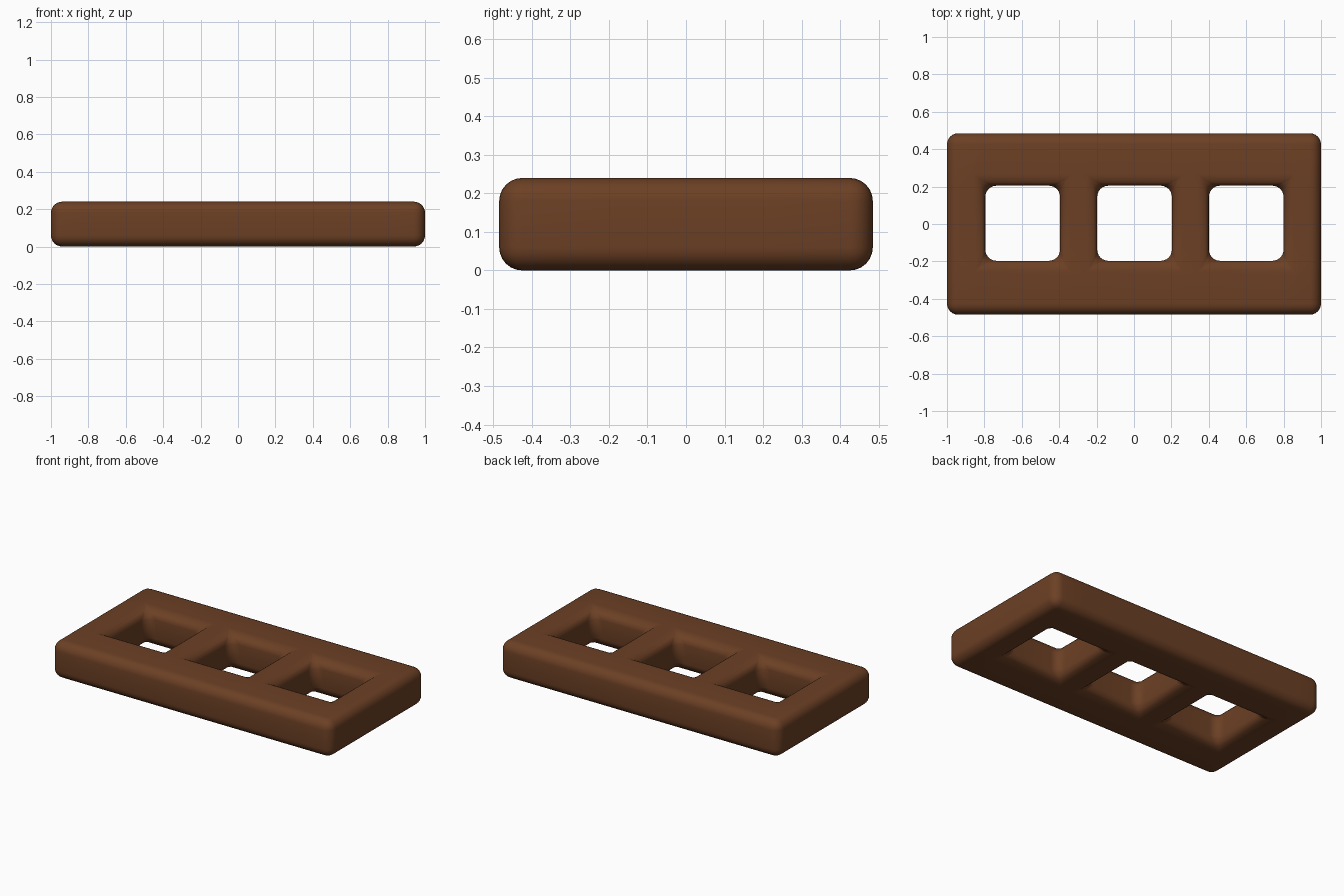
import bpy, bmesh, math

if "Cube" in bpy.data.objects:
    bpy.data.objects.remove(bpy.data.objects["Cube"])

# Brown material
brown = bpy.data.materials.new("chocolate_brown")
brown.diffuse_color = (0.15, 0.051, 0.018, 1)
brown.use_nodes = True
brown.node_tree.nodes["Principled BSDF"].inputs["Base Color"].default_value = brown.diffuse_color

# Slab laid out as a grid of cells, leaving three square openings
xs = [-1, -0.795, -0.395, -0.197, 0.203, 0.4, 0.8, 1]
ys = [-0.485, -0.197, 0.205, 0.485]
height = 0.24

bm = bmesh.new()
grid = [[bm.verts.new((x, y, 0)) for y in ys] for x in xs]
for i in range(len(xs) - 1):
    for j in range(len(ys) - 1):
        if j == 1 and i in (1, 3, 5):
            continue
        bm.faces.new((grid[i][j], grid[i + 1][j], grid[i + 1][j + 1], grid[i][j + 1]))
base = bm.faces[:]
top = bmesh.ops.extrude_face_region(bm, geom=base, use_keep_orig=True)["geom"]
for v in top:
    if isinstance(v, bmesh.types.BMVert):
        v.co.z = height
bmesh.ops.recalc_face_normals(bm, faces=bm.faces[:])

mesh = bpy.data.meshes.new("slab_with_openings")
bm.to_mesh(mesh)
bm.free()
slab = bpy.data.objects.new("slab_with_openings", mesh)
bpy.context.collection.objects.link(slab)
mesh.materials.append(brown)

# Soft rounded rims, outside and around the openings
bevel = slab.modifiers.new("rounded_edges", 'BEVEL')
bevel.width = 0.06
bevel.segments = 6
bevel.limit_method = 'ANGLE'
bevel.angle_limit = math.radians(40)

bpy.context.view_layer.objects.active = slab
slab.select_set(True)
bpy.ops.object.modifier_apply(modifier=bevel.name)
bpy.ops.object.shade_smooth_by_angle(angle=math.radians(40))
